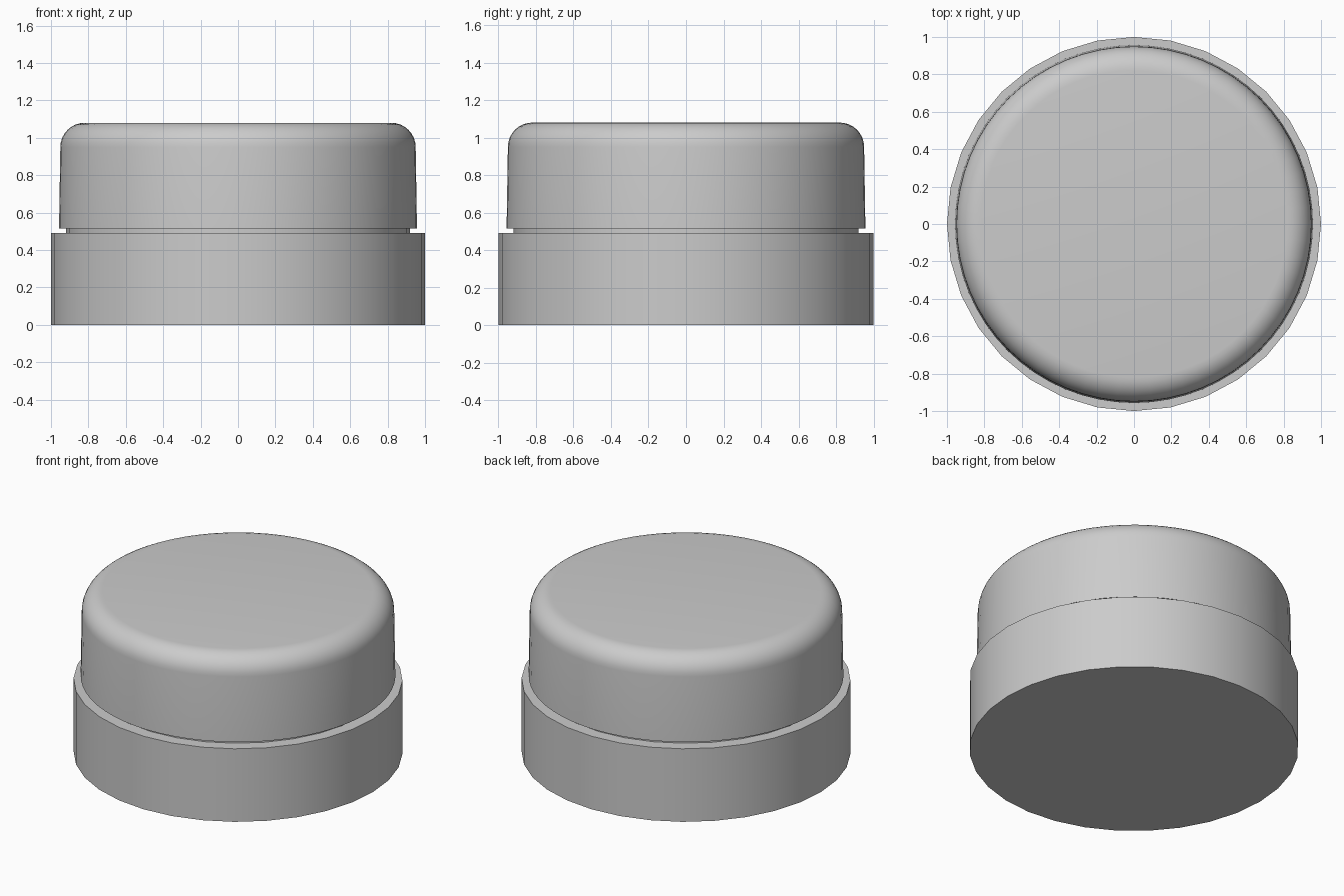
import bpy
import bmesh
from math import cos, sin, pi, radians

cube = bpy.data.objects.get("Cube")
if cube:
    bpy.data.objects.remove(cube, do_unlink=True)

grey = bpy.data.materials.new("plain grey")
grey.use_nodes = True
colour = (0.6, 0.6, 0.6, 1)
grey.diffuse_color = colour
grey.node_tree.nodes["Principled BSDF"].inputs["Base Color"].default_value = colour


def lathe(name, profile, sides):
    """Turn a (radius, height) profile, bottom to top, into a capped solid."""
    bm = bmesh.new()
    rings = []
    for r, z in profile:
        angles = [2 * pi * i / sides for i in range(sides)]
        rings.append([bm.verts.new((r * cos(a), r * sin(a), z)) for a in angles])
    for low, high in zip(rings, rings[1:]):
        for i in range(sides):
            j = (i + 1) % sides
            bm.faces.new((low[i], low[j], high[j], high[i]))
    bm.faces.new(rings[0][::-1])
    bm.faces.new(rings[-1])
    mesh = bpy.data.meshes.new(name)
    bm.to_mesh(mesh)
    bm.free()
    mesh.materials.append(grey)
    obj = bpy.data.objects.new(name, mesh)
    bpy.context.collection.objects.link(obj)
    bpy.ops.object.select_all(action="DESELECT")
    obj.select_set(True)
    bpy.context.view_layer.objects.active = obj
    bpy.ops.object.shade_smooth_by_angle(angle=radians(35))
    return obj


# Wide base drum
lathe("base", [(1, 0), (1, 0.49)], 32)

# Narrow neck that leaves a gap under the cap
lathe("neck", [(0.92, 0.48), (0.92, 0.53)], 32)

# Cap with a rounded top edge
top, fillet, wall = 1.08, 0.13, 0.95
steps = 8
rounded = [(wall - fillet + fillet * cos(pi / 2 * i / steps),
            top - fillet + fillet * sin(pi / 2 * i / steps))
           for i in range(steps + 1)]
lathe("cap", [(0.957, 0.515)] + rounded, 64)
